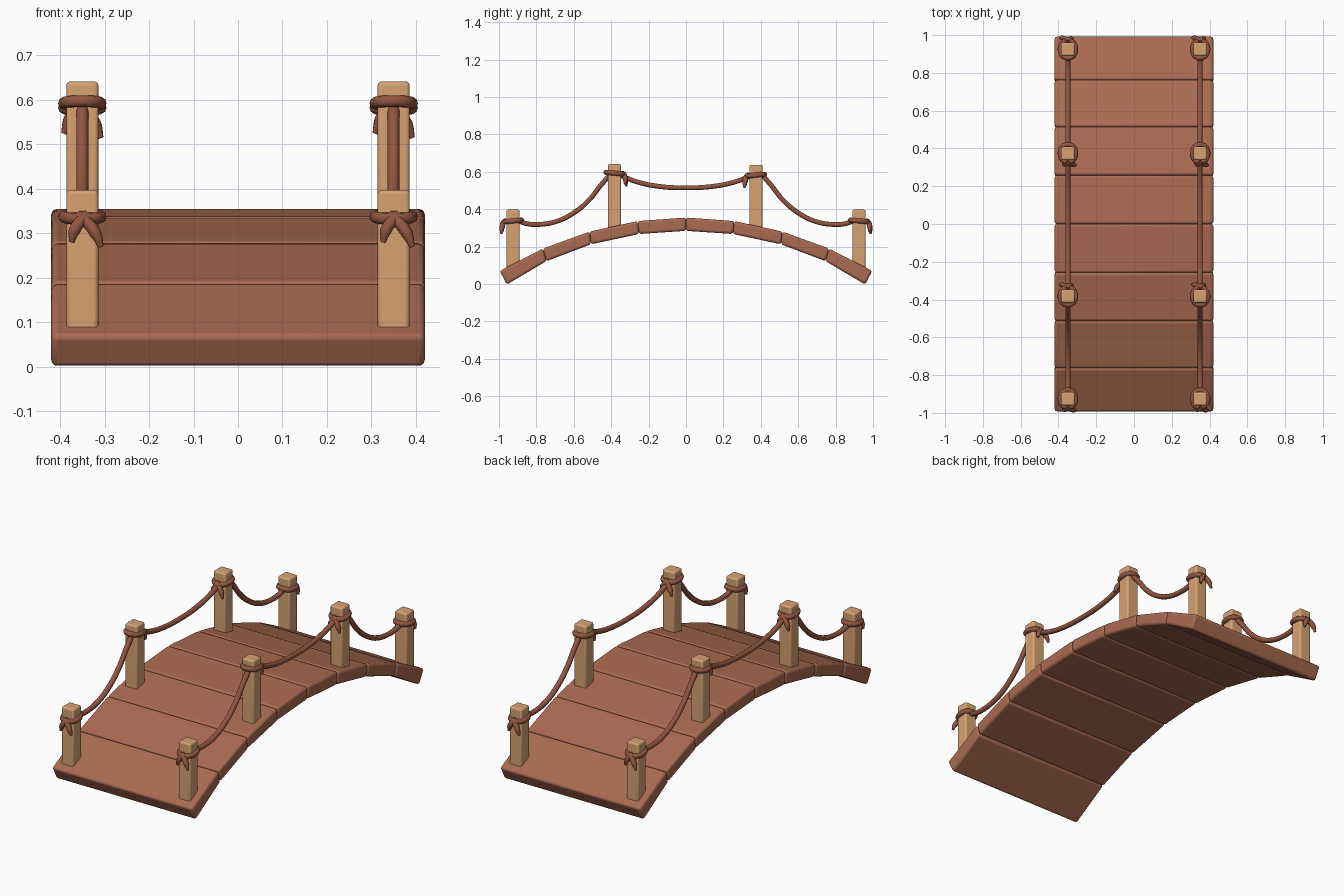
import bpy, bmesh, math
from mathutils import Vector

if "Cube" in bpy.data.objects:
    bpy.data.objects.remove(bpy.data.objects["Cube"])


def material(name, rgb):
    m = bpy.data.materials.new(name)
    m.diffuse_color = (*rgb, 1)
    m.use_nodes = True
    m.node_tree.nodes["Principled BSDF"].inputs["Base Color"].default_value = m.diffuse_color
    return m


PLANK = material("plank brown", (0.40, 0.147, 0.082))
POST = material("post tan", (0.68, 0.36, 0.168))
ROPE = material("rope brown", (0.29, 0.092, 0.052))


def finish(ob, mat, bevel=0):
    ob.data.materials.append(mat)
    bpy.ops.object.select_all(action='DESELECT')
    ob.select_set(True)
    bpy.context.view_layer.objects.active = ob
    if bevel:
        mod = ob.modifiers.new("rounded edges", 'BEVEL')
        mod.width = bevel
        mod.segments = 3
        bpy.ops.object.shade_smooth_by_angle(angle=math.radians(40))
    else:
        bpy.ops.object.convert(target='MESH')


def prism(name, profile, x0, x1, mat, bevel):
    """Extrude a (y, z) profile along x."""
    bm = bmesh.new()
    f = bm.faces.new([bm.verts.new((x0, y, z)) for y, z in profile])
    ext = bmesh.ops.extrude_face_region(bm, geom=[f])
    bmesh.ops.translate(bm, vec=(x1 - x0, 0, 0),
                        verts=[v for v in ext["geom"] if isinstance(v, bmesh.types.BMVert)])
    bmesh.ops.recalc_face_normals(bm, faces=bm.faces)
    me = bpy.data.meshes.new(name)
    bm.to_mesh(me)
    bm.free()
    ob = bpy.data.objects.new(name, me)
    bpy.context.collection.objects.link(ob)
    finish(ob, mat, bevel)


def rope(name, strands, radius=0.0135):
    """Each strand: (points, closed, tapered)."""
    cu = bpy.data.curves.new(name, 'CURVE')
    cu.dimensions = '3D'
    cu.bevel_depth = radius
    cu.bevel_resolution = 3
    cu.resolution_u = 6
    cu.use_fill_caps = True
    for pts, closed, tapered in strands:
        s = cu.splines.new('BEZIER')
        s.bezier_points.add(len(pts) - 1)
        s.use_cyclic_u = closed
        for i, (bp, p) in enumerate(zip(s.bezier_points, pts)):
            bp.co = p
            bp.handle_left_type = bp.handle_right_type = 'AUTO'
            if tapered and i == len(pts) - 1:
                bp.radius = 0.45
    ob = bpy.data.objects.new(name, cu)
    bpy.context.collection.objects.link(ob)
    finish(ob, ROPE)


# Deck: eight planks along an arch, given as top and bottom joint points
top = [(0, .355), (.259, .336), (.515, .280), (.765, .189), (.996, .070)]
bot = [(0, .284), (.251, .267), (.508, .212), (.746, .122), (.958, -.003)]
for side in (-1, 1):
    for i in range(4):
        quad = [top[i], top[i + 1], bot[i + 1], bot[i]]
        prism(f"plank_{'front' if side < 0 else 'back'}_{i + 1}",
              [(side * y, z) for y, z in quad], -.42, .42, PLANK, .013)

# Posts with knots: y, base, top, ring height, side the loose ends hang on
posts = [(-.925, .055, .397, .337, -1), (-.382, .265, .641, .592, 1),
         (.374, .265, .637, .582, -1), (.925, .055, .397, .337, 1)]
for sx in (-1, 1):
    cx = .35 * sx
    side_name = "left" if sx < 0 else "right"
    for n, (y, z0, z1, zr, d) in enumerate(posts, 1):
        prism(f"post_{side_name}_{n}",
              [(y - .035, z0), (y + .035, z0), (y + .035, z1), (y - .035, z1)],
              cx - .036, cx + .036, POST, .009)

        # local frame: v points to the loose ends, u to the longer one
        def loc(u, v, w):
            return Vector((cx - d * u, y + d * v, zr + w))
        ring = [loc(a, b, -.10 * b) for a, b in
                [(.037, .020), (.020, .041), (-.020, .041), (-.037, .020),
                 (-.037, -.020), (-.020, -.041), (.020, -.041), (.037, -.020)]]
        long_end = [loc(-.010, .040, .002), loc(.012, .053, -.014),
                    loc(.030, .060, -.038), loc(.042, .062, -.068)]
        short_end = [loc(.010, .040, .002), loc(-.004, .053, -.010),
                     loc(-.018, .057, -.032), loc(-.024, .056, -.058)]
        rope(f"knot_{side_name}_{n}",
             [(ring, True, False), (long_end, False, True), (short_end, False, True)])

    # Hanging ropes between the posts
    centre = [(-.345, .578), (-.26, .545), (-.14, .521), (0, .514),
              (.13, .520), (.25, .542), (.34, .574)]
    outer = [(.412, .578), (.455, .528), (.52, .447), (.60, .380),
             (.69, .335), (.79, .318), (.85, .322), (.89, .335)]
    rope(f"rope_{side_name}_centre", [([(cx, y, z) for y, z in centre], False, False)])
    for s in (-1, 1):
        rope(f"rope_{side_name}_{'front' if s < 0 else 'back'}",
             [([(cx, s * y, z) for y, z in outer], False, False)])
